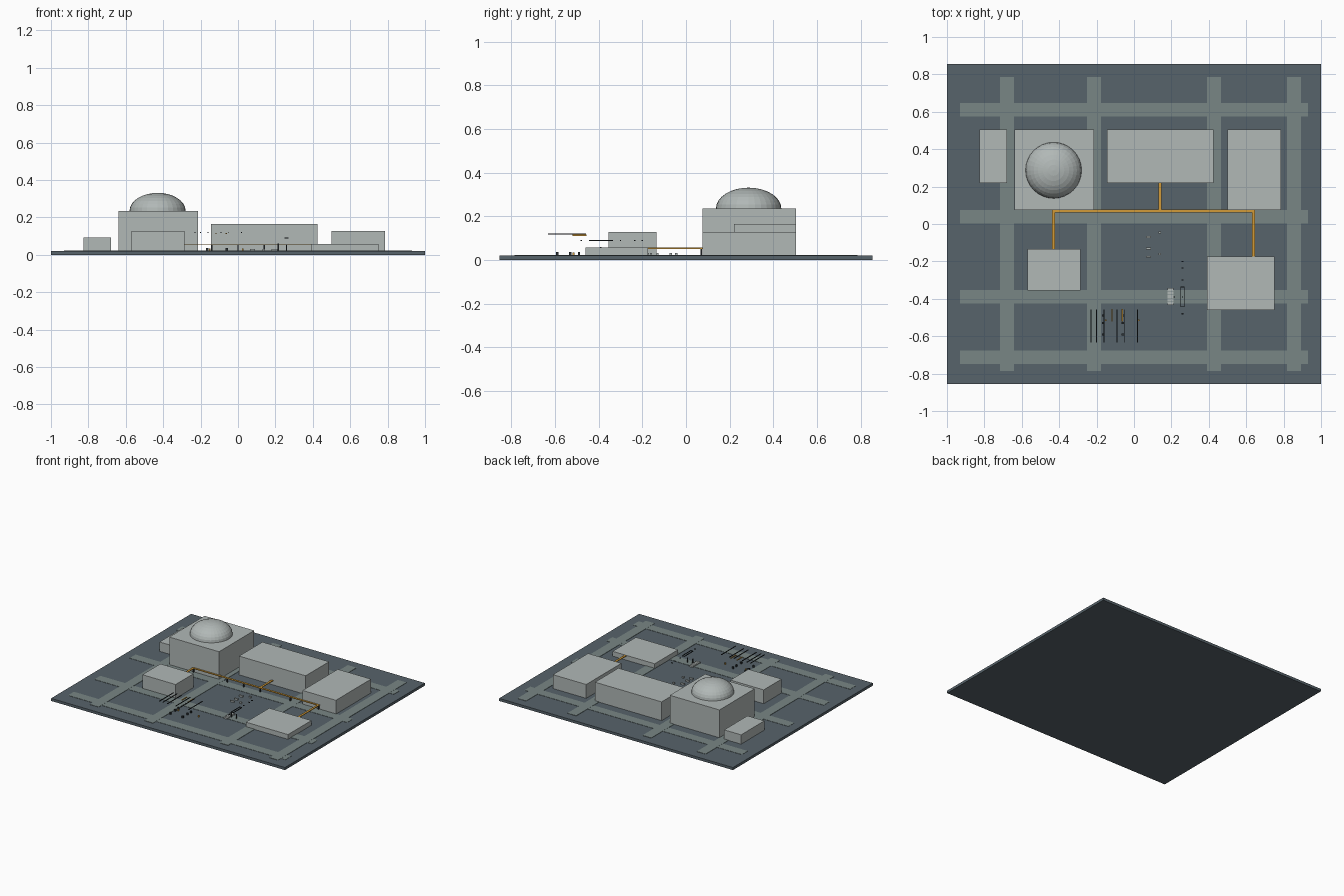
import bpy, bmesh
from mathutils import Matrix

cube = bpy.data.objects.get("Cube")
if cube:
    bpy.data.objects.remove(cube, do_unlink=True)


def material(name, rgb):
    m = bpy.data.materials.new(name)
    m.use_nodes = True
    m.diffuse_color = (*rgb, 1)
    m.node_tree.nodes["Principled BSDF"].inputs["Base Color"].default_value = (*rgb, 1)
    return m


SLATE = material("slate ground", (0.095, 0.125, 0.145))
ROAD = material("road grey green", (0.19, 0.24, 0.235))
PALE = material("pale concrete", (0.44, 0.48, 0.47))
ORANGE = material("orange pipe", (0.65, 0.33, 0.04))
DARK = material("dark metal", (0.025, 0.032, 0.036))


def boxes(name, mat, bounds):
    """One object made of boxes, each given as x, y and z ranges."""
    bm = bmesh.new()
    for x0, x1, y0, y1, z0, z1 in bounds:
        place = Matrix.Translation(((x0 + x1) / 2, (y0 + y1) / 2, (z0 + z1) / 2))
        size = Matrix.Diagonal((x1 - x0, y1 - y0, z1 - z0, 1))
        bmesh.ops.create_cube(bm, size=1, matrix=place @ size)
    return finish(name, mat, bm)


def finish(name, mat, bm):
    mesh = bpy.data.meshes.new(name)
    bm.to_mesh(mesh)
    bm.free()
    mesh.materials.append(mat)
    obj = bpy.data.objects.new(name, mesh)
    bpy.context.collection.objects.link(obj)
    return obj


def block(cx, cy, w, d, z0, z1):
    return (cx - w / 2, cx + w / 2, cy - d / 2, cy + d / 2, z0, z1)


GROUND = 0.02

# Ground slab and road grid
boxes("ground_slab", SLATE, [(-1, 1, -0.855, 0.855, 0, GROUND)])
boxes("roads_across", ROAD,
      [block(0, y, 1.86, 0.072, GROUND - 0.005, GROUND + 0.002) for y in (0.61, 0.04, -0.39, -0.713)])
boxes("roads_along", ROAD,
      [block(x, 0, 0.075, 1.57, GROUND - 0.005, GROUND + 0.0025) for x in (-0.68, -0.215, 0.427, 0.855)])

# Buildings
buildings = {
    "domed_hall": (-0.64, -0.215, 0.075, 0.505, 0.235),
    "long_hall": (-0.145, 0.425, 0.22, 0.505, 0.165),
    "east_hall": (0.5, 0.785, 0.075, 0.505, 0.127),
    "small_store": (-0.825, -0.68, 0.22, 0.505, 0.092),
    "west_workshop": (-0.57, -0.285, -0.355, -0.135, 0.127),
    "low_workshop": (0.39, 0.75, -0.46, -0.175, 0.057),
}
for name, (x0, x1, y0, y1, top) in buildings.items():
    boxes(name, PALE, [(x0, x1, y0, y1, GROUND, top)])

# Dome
bm = bmesh.new()
bmesh.ops.create_uvsphere(bm, u_segments=32, v_segments=16, radius=0.15)
bmesh.ops.bisect_plane(bm, geom=bm.verts[:] + bm.edges[:] + bm.faces[:],
                       plane_co=(0, 0, -0.01), plane_no=(0, 0, -1), clear_outer=True)
bmesh.ops.transform(bm, verts=bm.verts[:],
                    matrix=Matrix.Translation((-0.43, 0.287, 0.235)) @ Matrix.Diagonal((1, 1, 0.64, 1)))
finish("dome", PALE, bm)

# Raised pipe run with branches and posts
P0, P1, HW = 0.051, 0.056, 0.008
boxes("pipe_run", ORANGE, [
    (-0.438, 0.648, 0.07 - HW, 0.07 + HW, P0, P1),
    (0.14 - HW, 0.14 + HW, 0.07, 0.22, P0, P1),
    (-0.43 - HW, -0.43 + HW, -0.135, 0.07, P0, P1),
    (0.64 - HW, 0.64 + HW, -0.175, 0.07, P0, P1)])
boxes("pipe_posts", DARK, [block(x, 0.07, 0.008, 0.008, GROUND, P0)
                           for x in (-0.43, -0.14, 0, 0.14, 0.4, 0.64)])

# Yard of overhead rails with hanging orange bars
boxes("overhead_rails", DARK, [block(x, -0.545, 0.005, 0.175, 0.116, 0.121)
                               for x in (-0.23, -0.2, -0.16, -0.09, -0.052, 0.018)])
boxes("rail_bars", ORANGE, [block(x, -0.488, 0.006, 0.065, 0.11, 0.116) for x in (-0.118, -0.063)])

# Small machines under the rails
boxes("yard_machines", DARK, [block(x, y, 0.012, 0.01, GROUND, 0.036)
                              for x in (-0.165, -0.06) for y in (-0.59, -0.53, -0.49)])
boxes("yard_markers", ORANGE, [block(x, -0.515, 0.008, 0.008, GROUND, 0.034) for x in (-0.15, 0.025)])

# Crane frame: open rectangle, end lamps and a mast
boxes("crane_frame", DARK,
      [block(x, -0.39, 0.004, 0.11, 0.087, 0.092) for x in (0.25, 0.268)]
      + [block(0.259, y, 0.022, 0.004, 0.087, 0.092) for y in (-0.443, -0.337)]
      + [block(0.259, y, 0.012, 0.006, 0.087, 0.092) for y in (-0.48, -0.3, -0.235, -0.2)])
boxes("crane_mast", DARK, [block(0.259, -0.39, 0.006, 0.006, GROUND, 0.056),
                           block(0.215, -0.39, 0.006, 0.006, GROUND, 0.06)])

# Stacked slabs and crates
boxes("slab_stack", PALE, [block(0.195, -0.425 + 0.019 * i, 0.032, 0.016, GROUND, 0.03) for i in range(5)])
boxes("crates", PALE, [block(x, y, 0.028, 0.01, GROUND, 0.032)
                       for x, y in ((0.077, -0.07), (0.077, -0.13), (0.077, -0.175))]
      + [block(0.137, y, 0.014, 0.01, GROUND, 0.032) for y in (-0.045, -0.16)])
